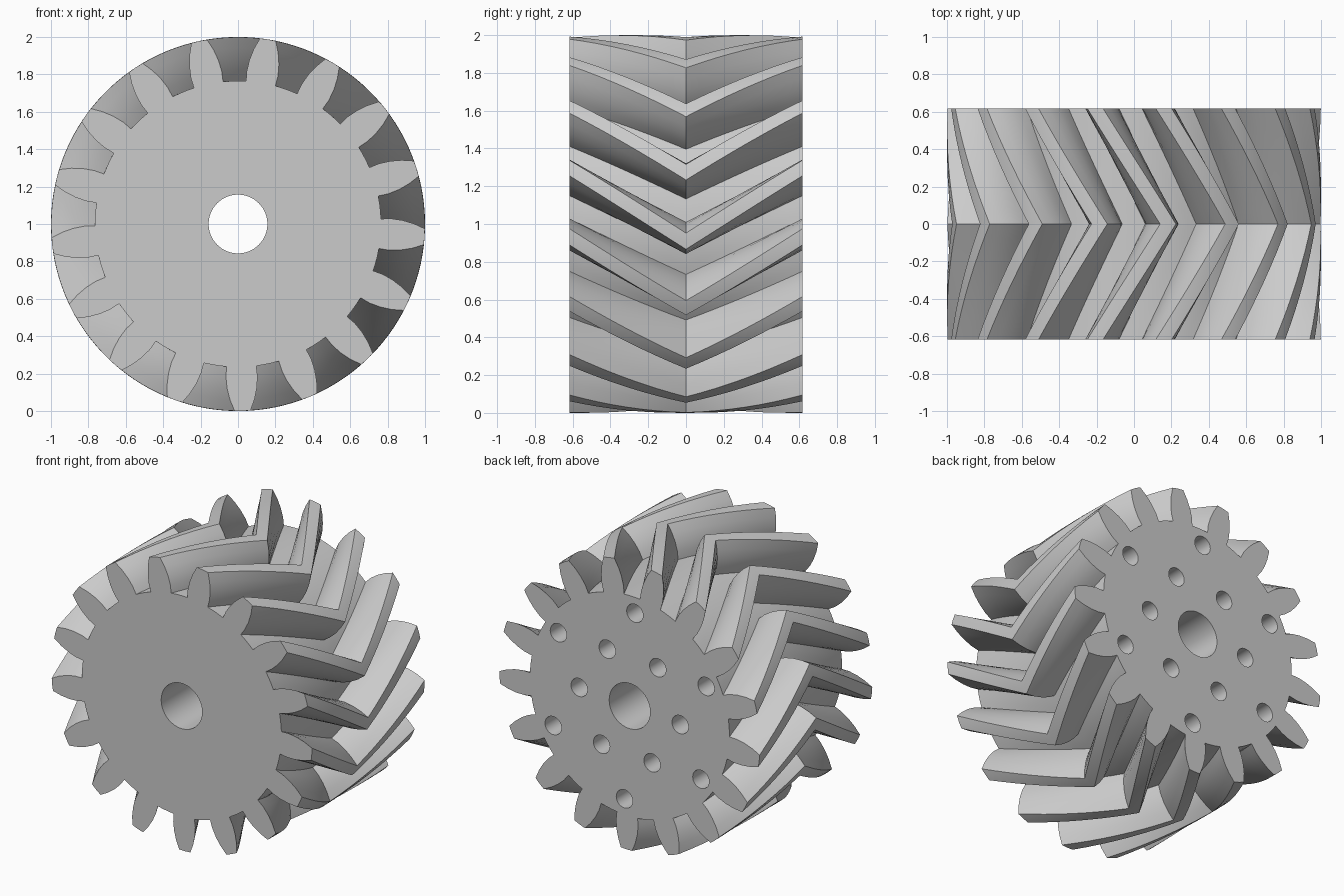
import bpy, bmesh
from math import cos, sin, pi, radians, atan2
from mathutils import Matrix, Vector

cube = bpy.data.objects.get("Cube")
if cube:
    bpy.data.objects.remove(cube, do_unlink=True)

TEETH = 17
PITCH = 2 * pi / TEETH
HALF_WIDTH = 0.617
TWIST = radians(22.5)      # how far the middle leads the two ends
START = radians(-88.6)     # first tooth on the end faces
ROOT = 0.765
STEPS = 8                  # slices in each half

# One tooth flank: (distance from axis, half thickness)
FLANK = [(ROOT, 0.080), (0.82, 0.085), (0.88, 0.080), (0.94, 0.066), (0.999, 0.043)]


def tooth_outline():
    """Polar points of one tooth and the gap after it."""
    side = [(r, atan2(w, r)) for r, w in FLANK]
    points = [(r, -a) for r, a in side] + [(1.0, 0.0)]
    points += [(r, a) for r, a in reversed(side)]
    base = side[0][1]
    gap = PITCH - 2 * base
    points += [(ROOT, base + gap * k / 3) for k in (1, 2)]
    return points


def make_object(name, bm):
    bmesh.ops.recalc_face_normals(bm, faces=bm.faces)
    mesh = bpy.data.meshes.new(name)
    bm.to_mesh(mesh)
    bm.free()
    obj = bpy.data.objects.new(name, mesh)
    bpy.context.collection.objects.link(obj)
    return obj


def add_bore(bm, x, z, radius, y0, y1, sides):
    """Cylinder along y, used for cutting."""
    place = Matrix.Translation(Vector((x, (y0 + y1) / 2, z + 1))) @ Matrix.Rotation(pi / 2, 4, 'X')
    bmesh.ops.create_cone(bm, cap_ends=True, segments=sides, radius1=radius,
                          radius2=radius, depth=y1 - y0, matrix=place)


# Herringbone body: the outline swept through mirrored twists
outline = [(r, START + a + t * PITCH) for t in range(TEETH) for r, a in tooth_outline()]
bm = bmesh.new()
rings = []
for i in range(-STEPS, STEPS + 1):
    f = i / STEPS
    turn = -TWIST * (1 - abs(f))
    rings.append([bm.verts.new((r * cos(a + turn), f * HALF_WIDTH, 1 + r * sin(a + turn)))
                  for r, a in outline])
n = len(outline)
for low, high in zip(rings, rings[1:]):
    for j in range(n):
        k = (j + 1) % n
        bm.faces.new((low[j], low[k], high[k], high[j]))
bm.faces.new(rings[0])
bm.faces.new(rings[-1])
gear = make_object("herringbone_gear", bm)

# Shaft bore right through, and two rings of blind holes from the back
bm = bmesh.new()
add_bore(bm, 0, 0, 0.157, -1, 1, 64)
for k in range(6):
    for radius, offset in ((0.388, 3.7), (0.655, 33.5)):
        a = radians(offset + 60 * k)
        add_bore(bm, radius * cos(a), radius * sin(a), 0.063, 0, 1, 32)
cutter = make_object("bore_cutter", bm)
cutter.hide_render = True

cut = gear.modifiers.new("bores", 'BOOLEAN')
cut.operation = 'DIFFERENCE'
cut.solver = 'EXACT'
cut.object = cutter
bpy.ops.object.select_all(action='DESELECT')
bpy.context.view_layer.objects.active = gear
gear.select_set(True)
bpy.ops.object.modifier_apply(modifier=cut.name)
bpy.data.objects.remove(cutter, do_unlink=True)

# Plain grey finish
grey = bpy.data.materials.new("light_grey")
grey.use_nodes = True
colour = (0.6, 0.6, 0.6, 1)
grey.diffuse_color = colour
grey.node_tree.nodes["Principled BSDF"].inputs["Base Color"].default_value = colour
gear.data.materials.clear()
gear.data.materials.append(grey)
bpy.ops.object.shade_smooth_by_angle(angle=radians(30))
